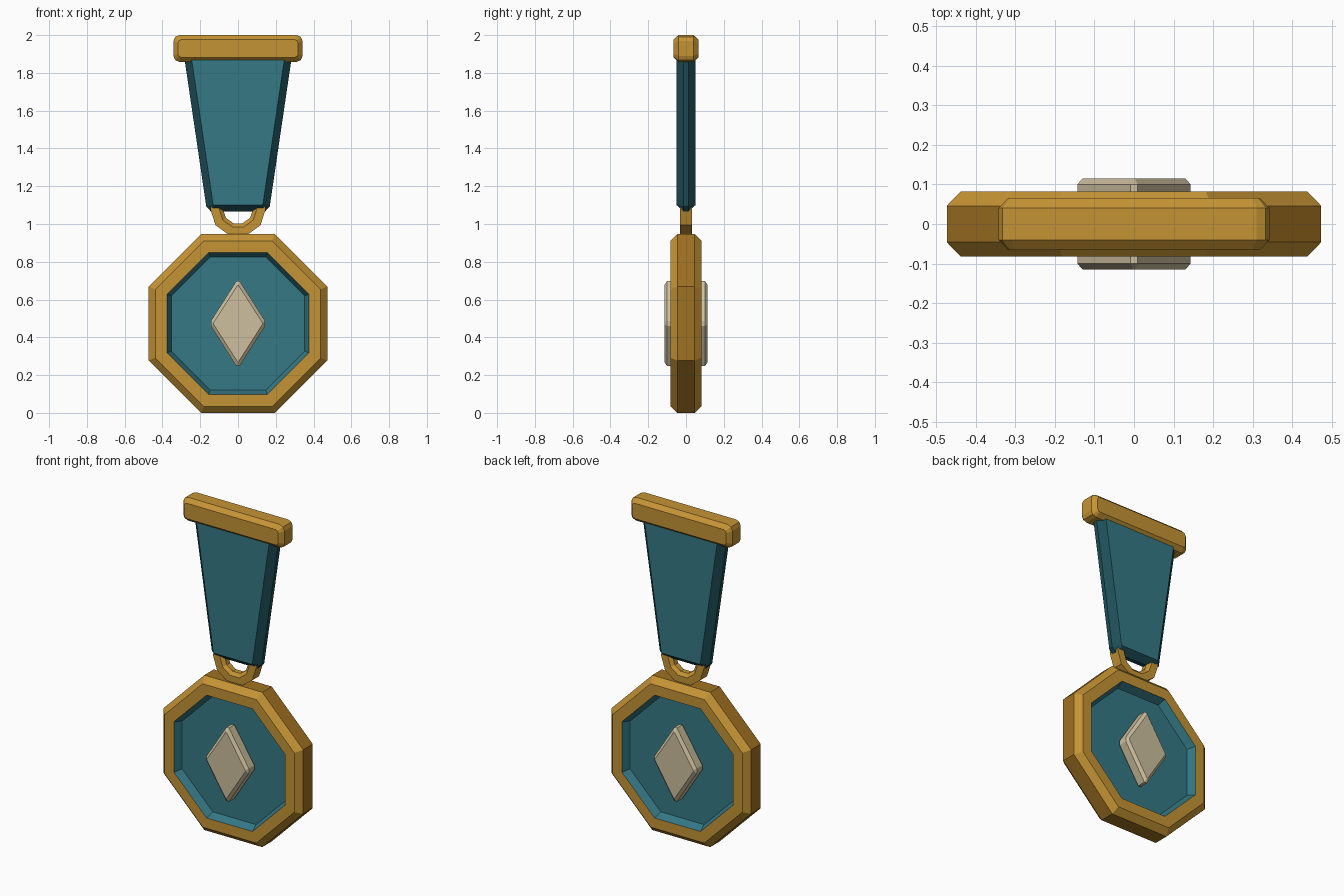
import bpy, bmesh, math

if "Cube" in bpy.data.objects:
    bpy.data.objects.remove(bpy.data.objects["Cube"])


def material(name, rgb):
    m = bpy.data.materials.new(name)
    m.diffuse_color = (*rgb, 1)
    m.use_nodes = True
    m.node_tree.nodes["Principled BSDF"].inputs["Base Color"].default_value = m.diffuse_color
    return m


GOLD = material("gold", (0.56, 0.295, 0.035))
OLD_GOLD = material("dark gold", (0.35, 0.165, 0.016))
TEAL = material("teal", (0.035, 0.19, 0.235))
DARK = material("dark teal", (0.013, 0.077, 0.095))
PEARL = material("pearl", (0.61, 0.52, 0.345))


def loft(name, rings, mats, bands, caps=0, closed=False):
    """Skin (outline, y) rings in order; bands give a material slot per strip."""
    bm = bmesh.new()
    loops = [[bm.verts.new((x, y, z)) for x, z in outline] for outline, y in rings]
    nexts = loops[1:] + loops[:1] if closed else loops[1:]
    for a, b, slot in zip(loops, nexts, bands):
        for i in range(len(a)):
            j = (i + 1) % len(a)
            bm.faces.new((a[i], a[j], b[j], b[i])).material_index = slot
    if not closed:
        for end in (loops[0], loops[-1]):
            bm.faces.new(end).material_index = caps
    bmesh.ops.recalc_face_normals(bm, faces=bm.faces)
    mesh = bpy.data.meshes.new(name)
    bm.to_mesh(mesh)
    bm.free()
    ob = bpy.data.objects.new(name, mesh)
    bpy.context.collection.objects.link(ob)
    for m in mats:
        mesh.materials.append(m)
    return ob


def both_sides(front):
    """Repeat the front rings on the back."""
    return front + [(o, -y) for o, y in reversed(front)]


def polygon(r, sides, cz, start=0.0):
    angles = [start + i * math.tau / sides for i in range(sides)]
    return [(r * math.cos(a), cz + r * math.sin(a)) for a in angles]


# Octagonal medal: gold rim with darker sides around a sunken teal panel
CZ = 0.473


def octagon(apothem):
    return polygon(apothem / math.cos(math.pi / 8), 8, CZ, math.pi / 8)


medal = [(octagon(0.353), -0.035), (octagon(0.375), -0.082),
         (octagon(0.438), -0.082), (octagon(0.473), -0.046)]
loft("medal", both_sides(medal), [GOLD, TEAL, OLD_GOLD], [1, 0, 0, 2, 0, 0, 1], caps=1)


# Bevelled diamond gem on each face, with slightly clipped points
def diamond(w, h, clip):
    a, b = clip, clip * h / w
    return [(w, CZ - b), (w, CZ + b), (a, CZ + h), (-a, CZ + h),
            (-w, CZ + b), (-w, CZ - b), (-a, CZ - h), (a, CZ - h)]


small, large = diamond(0.130, 0.203, 0.002), diamond(0.143, 0.225, 0.009)
for side, s in (("front", -1), ("back", 1)):
    gem = [(small, s * 0.115), (large, s * 0.100), (large, s * 0.047), (small, s * 0.030)]
    loft(side + "_gem", gem, [PEARL], [0, 0, 0])


# Tapered ribbon with dark bevelled edges
def mirrored(right):
    return right + [(-x, z) for x, z in reversed(right)]


face = mirrored([(0.125, 1.100), (0.132, 1.106), (0.248, 1.89)])
edge = mirrored([(0.143, 1.066), (0.168, 1.092), (0.290, 1.92)])
loft("ribbon", both_sides([(face, -0.05), (edge, -0.013)]), [TEAL, DARK], [1, 1, 1])

# Hanging ring: flat-sided band with a bevelled hole
section = [(0.147, -0.033), (0.100, -0.033), (0.080, -0.016),
           (0.080, 0.016), (0.100, 0.033), (0.147, 0.033)]
loft("hanging_ring", [(polygon(r, 10, 1.08), y) for r, y in section],
     [GOLD], [0] * 6, closed=True)


# Top bar with rounded corners and bevelled front and back
def rounded_bar(w, h, r, cz=1.929):
    pts = []
    for k, (sx, sz) in enumerate(((1, 1), (-1, 1), (-1, -1), (1, -1))):
        for i in range(3):
            a = (k + i / 2) * math.pi / 2
            pts.append((sx * (w - r) + r * math.cos(a), cz + sz * (h - r) + r * math.sin(a)))
    return pts


bar = [(rounded_bar(0.318, 0.047, 0.018), -0.066), (rounded_bar(0.342, 0.071, 0.032), -0.040)]
loft("top_bar", both_sides(bar), [GOLD], [0, 0, 0])
